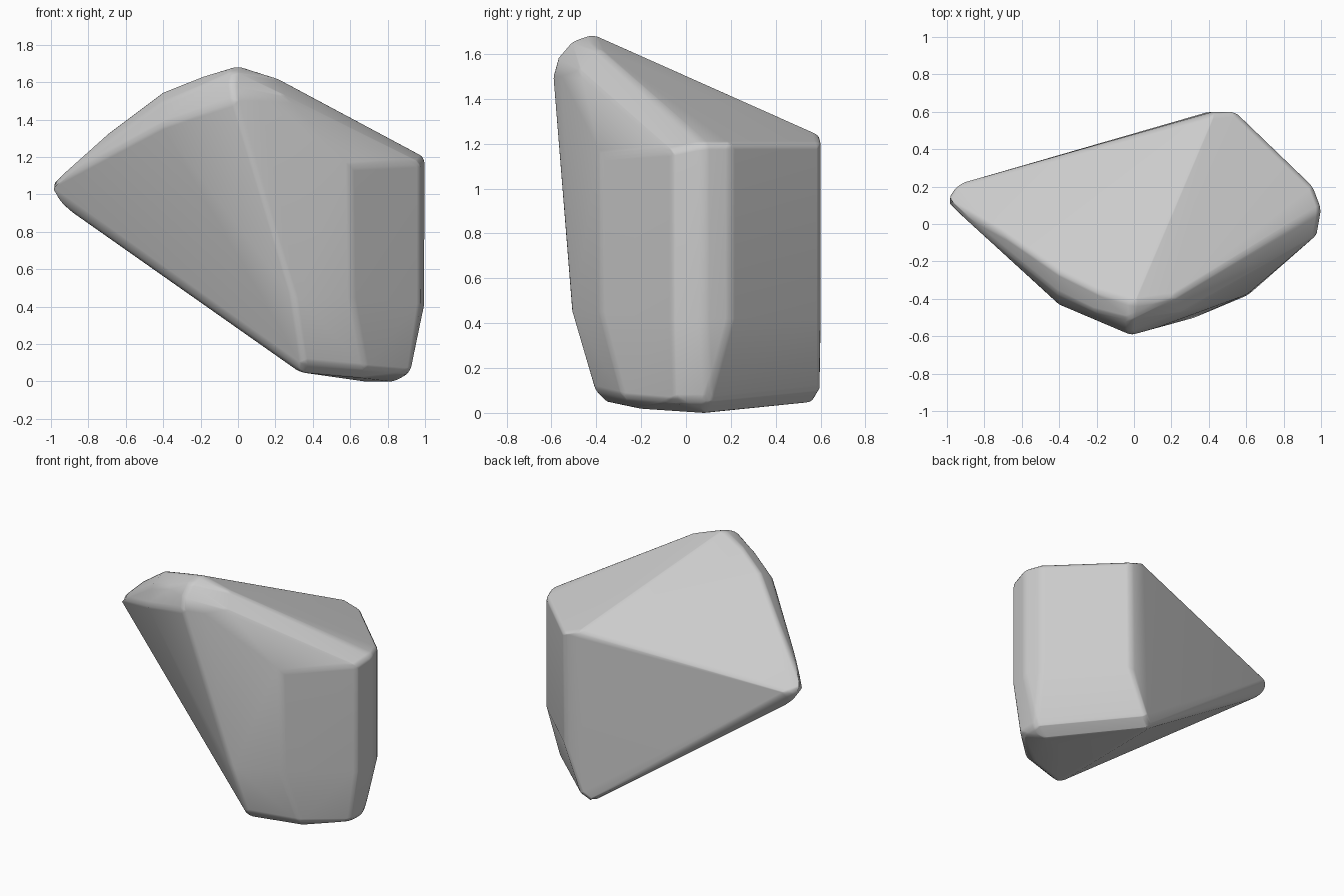
import bpy
import bmesh
import math

# Remove the default cube
default_cube = bpy.data.objects.get("Cube")
if default_cube:
    bpy.data.objects.remove(default_cube, do_unlink=True)


def make_material(name, colour):
    material = bpy.data.materials.new(name)
    material.use_nodes = True
    material.diffuse_color = colour
    shader = material.node_tree.nodes["Principled BSDF"]
    shader.inputs["Base Color"].default_value = colour
    return material


def hull_object(name, groups, material):
    """Wrap the corner groups in a convex skin and merge its flat triangles."""
    mesh = bpy.data.meshes.new(name)
    bm = bmesh.new()
    for corners in groups:
        for corner in corners:
            bm.verts.new(corner)
    hull = bmesh.ops.convex_hull(bm, input=bm.verts)
    leftover = set(hull["geom_interior"]) | set(hull["geom_unused"])
    loose = [item for item in leftover if isinstance(item, bmesh.types.BMVert)]
    bmesh.ops.delete(bm, geom=loose, context="VERTS")
    bmesh.ops.dissolve_limit(bm, angle_limit=math.radians(2),
                             verts=bm.verts, edges=bm.edges)
    bmesh.ops.recalc_face_normals(bm, faces=bm.faces)
    bm.to_mesh(mesh)
    bm.free()
    mesh.materials.append(material)
    obj = bpy.data.objects.new(name, mesh)
    bpy.context.collection.objects.link(obj)
    return obj


# Rounded crest: cross-sections from the left end to the peak
crest = [(-.72, -.04, 1.31), (-.71, -.12, 1.27), (-.7, -.15, 1.18),
         (-.4, -.26, 1.55), (-.41, -.37, 1.49), (-.41, -.43, 1.37),
         (-.2, -.36, 1.63), (-.22, -.46, 1.57), (-.22, -.51, 1.44),
         (0, -.42, 1.69), (-.02, -.51, 1.66), (-.03, -.57, 1.59),
         (-.02, -.595, 1.5)]

# Shoulder falling from the peak to the right
shoulder = [(.22, -.39, 1.62), (.25, -.47, 1.53), (.12, -.555, 1.5)]

# Blunt pointed tip
tip = [(-1.01, .12, 1.05), (-.95, .21, 1.03), (-.95, .16, .95)]

# Front and side corners, from the shoulder down to the foot
front = [(.6, -.38, 1.15), (.61, -.38, .45), (.3, -.51, .44),
         (.35, -.41, .1), (.68, -.28, .07)]
side = [(.975, -.06, 1.17), (.975, -.06, .42), (1, .08, 1.2), (1, .08, .42),
        (.955, .2, 1.2), (.955, .2, .42), (.92, -.05, .05), (.92, .1, .05)]

# Upright rear corner
rear = [(.43, .59, 1.24), (.54, .6, 1.2), (.53, .6, .42),
        (.42, .6, 1.2), (.4, .6, .1), (.34, .57, .05)]

# Shallow underside
underside = [(.33, -.36, .05), (.66, -.22, .02),
             (.68, .08, 0), (.84, .08, 0)]

stone = make_material("stone grey", (.6, .6, .6, 1))
rock = hull_object("rock", [crest, shoulder, tip, front, side, rear,
                            underside], stone)

# Worn edges
bevel = rock.modifiers.new("worn edges", "BEVEL")
bevel.width = .025
bevel.segments = 3
bevel.limit_method = "ANGLE"
bevel.angle_limit = math.radians(18)

# Smooth shading over the worn edges, keeping flat facets calm
bpy.ops.object.select_all(action="DESELECT")
rock.select_set(True)
bpy.context.view_layer.objects.active = rock
bpy.ops.object.shade_smooth_by_angle(angle=math.radians(40))
weighted = rock.modifiers.new("calm facets", "WEIGHTED_NORMAL")
weighted.keep_sharp = False
